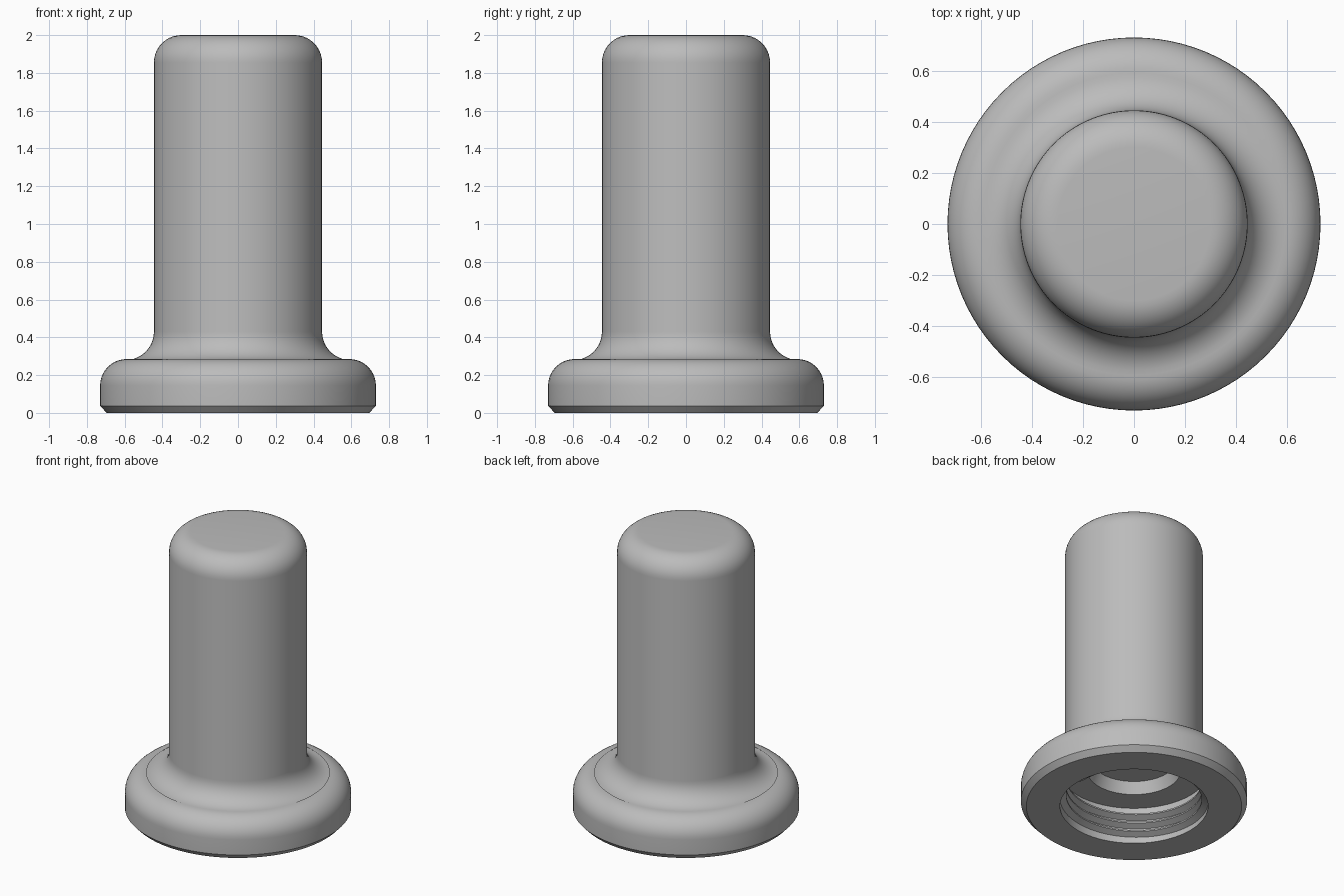
import bpy, bmesh
from math import sin, cos, pi, radians

if "Cube" in bpy.data.objects:
    bpy.data.objects.remove(bpy.data.objects["Cube"])

grey = bpy.data.materials.new("plain grey")
grey.use_nodes = True
grey.diffuse_color = (0.5, 0.5, 0.5, 1)
grey.node_tree.nodes["Principled BSDF"].inputs["Base Color"].default_value = (0.5, 0.5, 0.5, 1)

SIDES = 96
BORE = 0.478


def arc(cx, cz, r, start, end, steps=10):
    """Points (radius, z) along an arc, angles in degrees."""
    angles = [radians(start + (end - start) * i / steps) for i in range(steps + 1)]
    return [(cx + r * cos(a), cz + r * sin(a)) for a in angles]


def finish(name, bm):
    bmesh.ops.remove_doubles(bm, verts=bm.verts, dist=1e-5)
    bmesh.ops.recalc_face_normals(bm, faces=bm.faces)
    mesh = bpy.data.meshes.new(name)
    bm.to_mesh(mesh)
    bm.free()
    mesh.materials.append(grey)
    obj = bpy.data.objects.new(name, mesh)
    bpy.context.collection.objects.link(obj)
    bpy.ops.object.select_all(action='DESELECT')
    obj.select_set(True)
    bpy.context.view_layer.objects.active = obj
    bpy.ops.object.shade_smooth_by_angle(angle=radians(30))
    return obj


# Flanged shaft: one closed profile turned around z, from recess ceiling to top
profile = [(0, 0.34), (0.27, 0.34), (0.30, 0.26), (BORE, 0.26), (BORE, 0),
           (0.695, 0), (0.73, 0.037)]
profile += arc(0.59, 0.145, 0.14, 0, 90)
profile += arc(0.595, 0.43, 0.15, 270, 180)
profile += arc(0.30, 1.855, 0.145, 0, 90)
profile += [(0, 2)]

bm = bmesh.new()
verts = [bm.verts.new((r, 0, z)) for r, z in profile]
edges = [bm.edges.new(pair) for pair in zip(verts, verts[1:])]
bmesh.ops.spin(bm, geom=verts + edges, cent=(0, 0, 0), axis=(0, 0, 1),
               angle=2 * pi, steps=SIDES, use_duplicate=False)
finish("flanged_shaft", bm)

# Internal thread: a triangular ridge swept along a helix inside the bore
PITCH, TURNS, CREST = 0.062, 3.3, 0.437
bm = bmesh.new()
rows = []
for i in range(int(TURNS * SIDES) + 1):
    a = 2 * pi * i / SIDES
    z = 0.03 + PITCH * i / SIDES
    section = [(BORE + 0.004, -0.027), (CREST, -0.005), (CREST, 0.005), (BORE + 0.004, 0.027)]
    rows.append([bm.verts.new((r * cos(a), r * sin(a), z + dz)) for r, dz in section])
for low, high in zip(rows, rows[1:]):
    for k in range(4):
        n = (k + 1) % 4
        bm.faces.new((low[k], low[n], high[n], high[k]))
bm.faces.new(rows[0])
bm.faces.new(rows[-1])
finish("internal_thread", bm)
